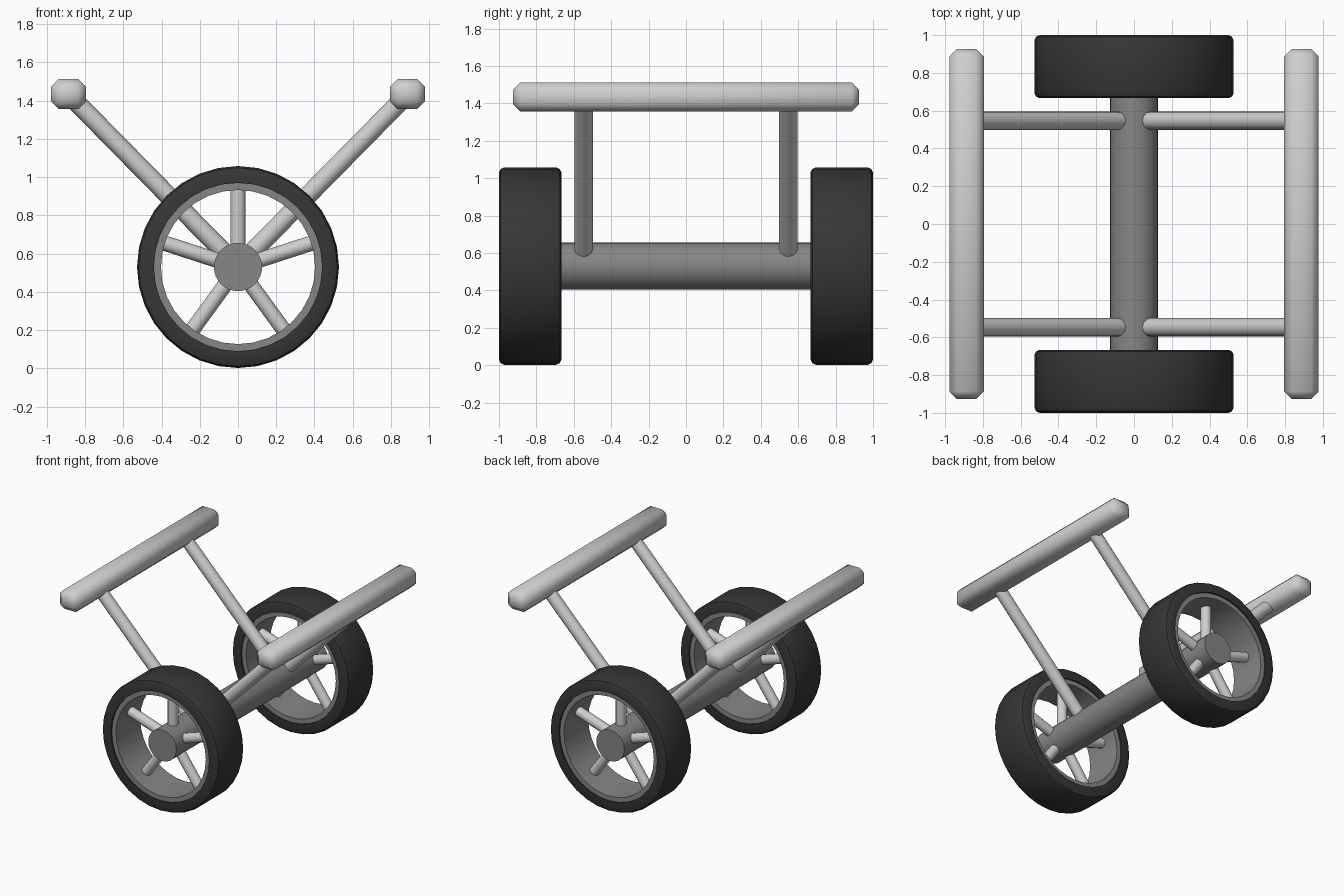
import bpy, bmesh, math
from mathutils import Vector

if "Cube" in bpy.data.objects:
    bpy.data.objects.remove(bpy.data.objects["Cube"])


def material(name, v):
    m = bpy.data.materials.new(name)
    m.diffuse_color = (v, v, v, 1)
    m.use_nodes = True
    m.node_tree.nodes["Principled BSDF"].inputs["Base Color"].default_value = m.diffuse_color
    return m


LIGHT = material("light grey", 0.62)
MID = material("mid grey", 0.24)
DARK = material("tyre black", 0.037)
WHEEL_Z, WHEEL_Y = 0.53, 0.833


def finish(bm, name, mat, angle):
    bmesh.ops.recalc_face_normals(bm, faces=bm.faces)
    me = bpy.data.meshes.new(name)
    bm.to_mesh(me)
    bm.free()
    ob = bpy.data.objects.new(name, me)
    bpy.context.collection.objects.link(ob)
    me.materials.append(mat)
    bpy.ops.object.select_all(action='DESELECT')
    ob.select_set(True)
    bpy.context.view_layer.objects.active = ob
    bpy.ops.object.shade_smooth_by_angle(angle=math.radians(angle))
    return ob


def rod(name, a, b, r, sides, mat):
    a, b = Vector(a), Vector(b)
    bm = bmesh.new()
    bmesh.ops.create_cone(bm, cap_ends=True, segments=sides, radius1=r, radius2=r, depth=(b - a).length)
    bm.transform(Vector((b - a)).to_track_quat('Z', 'Y').to_matrix().to_4x4())
    bmesh.ops.translate(bm, verts=bm.verts, vec=(a + b) / 2)
    return finish(bm, name, mat, 50)


def ring(name, profile, cy, sides, mat, angle):
    """Closed (radius, y) profile turned around the wheel axis."""
    bm = bmesh.new()
    loops = []
    for i in range(sides):
        t = 2 * math.pi * i / sides
        loops.append([bm.verts.new((r * math.sin(t), cy + y, WHEEL_Z + r * math.cos(t))) for r, y in profile])
    n = len(profile)
    for i in range(sides):
        p, q = loops[i], loops[(i + 1) % sides]
        for j in range(n):
            k = (j + 1) % n
            bm.faces.new((p[j], p[k], q[k], q[j]))
    return finish(bm, name, mat, angle)


# Axle running through both wheels
rod("axle", (0, -0.97, WHEEL_Z), (0, 0.97, WHEEL_Z), 0.126, 32, MID)

tyre = [(0.43, -0.167), (0.50, -0.167), (0.519, -0.158), (0.528, -0.138),
        (0.528, 0.138), (0.519, 0.158), (0.50, 0.167), (0.43, 0.167)]
rim = [(0.403, -0.155), (0.442, -0.155), (0.442, 0.155), (0.403, 0.155)]

for s, side in ((-1, "front"), (1, "back")):
    # Wheel: tyre, rim and five spokes
    ring(side + "_tyre", [(max(r, 0.44), y) for r, y in tyre], s * WHEEL_Y, 32, DARK, 40)
    ring(side + "_rim", rim, s * WHEEL_Y, 32, MID, 40)
    for i in range(5):
        t = 2 * math.pi * i / 5
        d = Vector((math.sin(t), 0, math.cos(t)))
        c = Vector((0, s * WHEEL_Y, WHEEL_Z))
        rod(f"{side}_spoke_{i + 1}", c + d * 0.08, c + d * 0.415, 0.04, 12, LIGHT)
    # Slanted struts
    for m, lr in ((-1, "left"), (1, "right")):
        rod(f"{side}_{lr}_strut", (m * 0.078, s * 0.547, 0.612), (m * 0.87, s * 0.547, 1.417), 0.049, 12, LIGHT)

# Long side rails with chamfered edges
for m, lr in ((-1, "left"), (1, "right")):
    bm = bmesh.new()
    bmesh.ops.create_cube(bm, size=1)
    bmesh.ops.scale(bm, verts=bm.verts, vec=(0.184, 1.852, 0.156))
    bmesh.ops.bevel(bm, geom=bm.edges[:], offset=0.04, segments=1, profile=0.5, affect='EDGES')
    bmesh.ops.translate(bm, verts=bm.verts, vec=(m * 0.886, 0, 1.434))
    finish(bm, lr + "_rail", LIGHT, 80)
